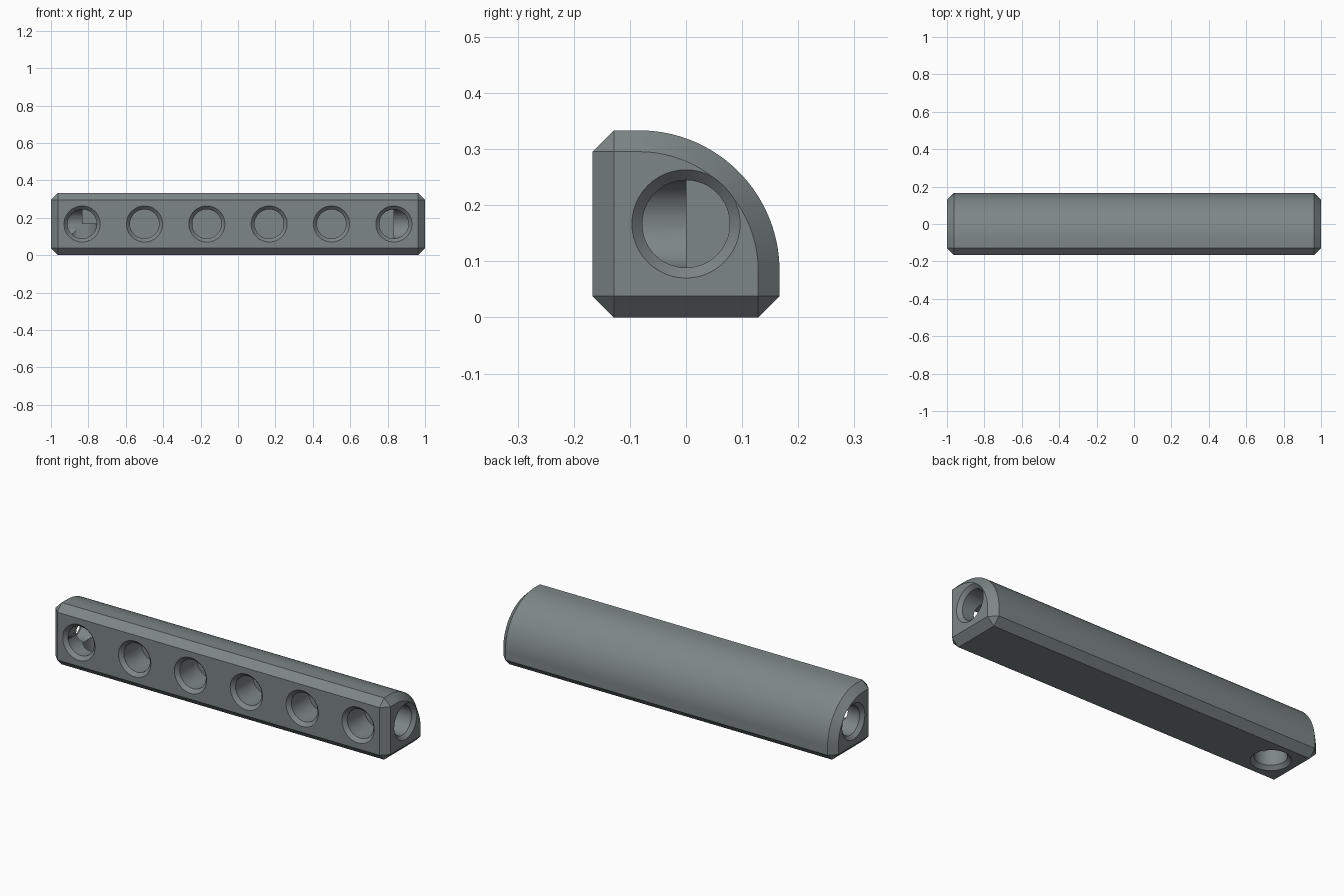
import bpy, bmesh, math
from mathutils import Matrix, Vector

if "Cube" in bpy.data.objects:
    bpy.data.objects.remove(bpy.data.objects["Cube"])

U = 1 / 3            # module size
H = U / 2            # half module, also the bore axis height
C = 0.038            # chamfer
R = 0.25             # radius of the rounded back edge
BORE, RIM, RIM_DEPTH = 0.078, 0.0965, 0.019

grey = bpy.data.materials.new("slate grey")
grey.diffuse_color = (0.205, 0.238, 0.238, 1)
grey.use_nodes = True
grey.node_tree.nodes["Principled BSDF"].inputs["Base Color"].default_value = grey.diffuse_color


def new_object(name, bm):
    bmesh.ops.recalc_face_normals(bm, faces=bm.faces)
    mesh = bpy.data.meshes.new(name)
    bm.to_mesh(mesh)
    bm.free()
    mesh.materials.append(grey)
    obj = bpy.data.objects.new(name, mesh)
    bpy.context.collection.objects.link(obj)
    return obj


def arc(radius, steps=40):
    """Quarter round between the back and the top, as (y, z) points."""
    c = (H - R, U - H - R + H)
    return [(c[0] + radius * math.cos(a), U - R + radius * math.sin(a))
            for a in (math.pi / 2 * i / steps for i in range(steps + 1))]


# Beam body: full section between the end chamfers, inset section on the end faces
section = [(-H, C), (C - H, 0), (H - C, 0), (H, C)] + arc(R) + [(C - H, U), (-H, U - C)]
end_face = [(C - H, C), (H - C, C)] + arc(R - C) + [(C - H, U - C)]
bm = bmesh.new()
for side in (-1, 1):
    for y, z in section:
        bm.verts.new((side * (1 - C), y, z))
    for y, z in end_face:
        bm.verts.new((side, y, z))
bmesh.ops.convex_hull(bm, input=bm.verts[:])
bmesh.ops.dissolve_limit(bm, angle_limit=math.radians(0.2),
                         verts=bm.verts[:], edges=bm.edges[:])
beam = new_object("beam", bm)


def bore_cutter(x, direction):
    """Blind hole from a face to the module centre, with a countersunk rim."""
    profile = [(0, 0), (BORE, 0), (BORE, H - RIM_DEPTH), (RIM, H), (RIM, H + 0.05), (0, H + 0.05)]
    bm = bmesh.new()
    verts = [bm.verts.new((r, 0, h)) for r, h in profile]
    edges = [bm.edges.new(p) for p in zip(verts, verts[1:])]
    bmesh.ops.spin(bm, geom=verts + edges, cent=(0, 0, 0), axis=(0, 0, 1),
                   angle=math.tau, steps=48, use_merge=True)
    bmesh.ops.remove_doubles(bm, verts=bm.verts[:], dist=1e-5)
    turn = Vector((0, 0, 1)).rotation_difference(Vector(direction)).to_matrix().to_4x4()
    bm.transform(Matrix.Translation((x, 0, H)) @ turn)
    cutter = new_object("bore_cutter", bm)
    cutter.hide_render = True
    return cutter


# Bores along the front and the underside, and one in each end
centres = [(i - 2.5) * U for i in range(6)]
cutters = [bore_cutter(x, d) for x in centres for d in ((0, -1, 0), (0, 0, -1))]
cutters += [bore_cutter(s * centres[-1], (s, 0, 0)) for s in (-1, 1)]
for cutter in cutters:
    mod = beam.modifiers.new("bore", 'BOOLEAN')
    mod.operation, mod.solver, mod.object = 'DIFFERENCE', 'EXACT', cutter

# Bake the cuts and drop the cutters
depsgraph = bpy.context.evaluated_depsgraph_get()
cut_mesh = bpy.data.meshes.new_from_object(beam.evaluated_get(depsgraph))
beam.modifiers.clear()
beam.data = cut_mesh
for cutter in cutters:
    bpy.data.objects.remove(cutter)

bpy.ops.object.select_all(action='DESELECT')
beam.select_set(True)
bpy.context.view_layer.objects.active = beam
bpy.ops.object.shade_smooth_by_angle(angle=math.radians(30))
